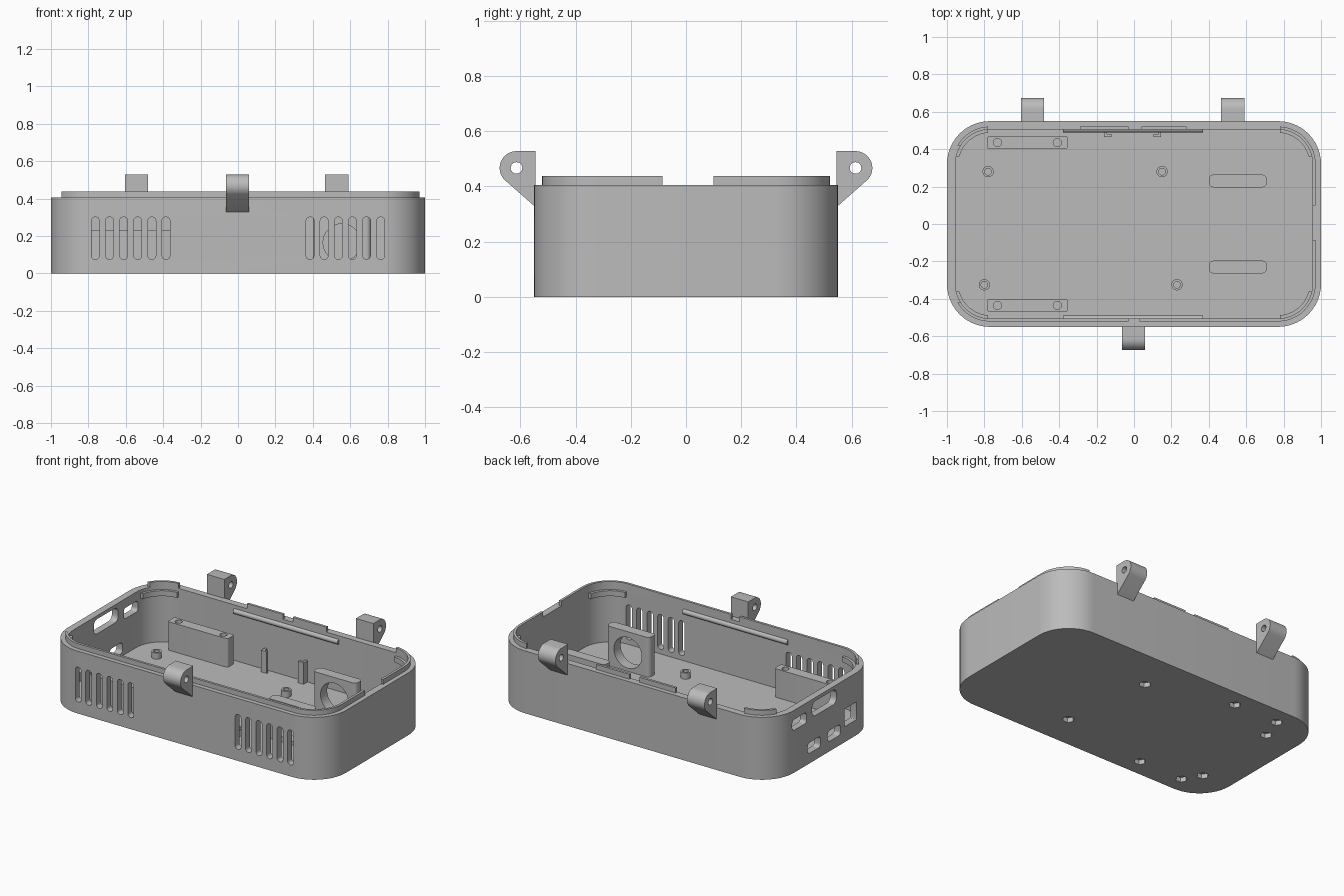
import bpy, bmesh, math
from mathutils import Vector

if "Cube" in bpy.data.objects:
    bpy.data.objects.remove(bpy.data.objects["Cube"])

GREY = bpy.data.materials.new("matte_grey")
GREY.use_nodes = True
colour = (0.5, 0.5, 0.5, 1)
GREY.diffuse_color = colour
GREY.node_tree.nodes["Principled BSDF"].inputs["Base Color"].default_value = colour


def rounded(cx, cy, w, h, r, n=6):
    """Outline of a rounded rectangle."""
    pts = []
    for k, (sx, sy) in enumerate(((1, 1), (-1, 1), (-1, -1), (1, -1))):
        for i in range(n + 1):
            a = math.pi / 2 * (k + i / n)
            p = Vector((cx + sx * (w / 2 - r) + r * math.cos(a),
                        cy + sy * (h / 2 - r) + r * math.sin(a)))
            if not pts or (p - pts[-1]).length > 1e-5:
                pts.append(p)
    if (pts[0] - pts[-1]).length < 1e-5:
        pts.pop()
    return pts


def circle(cx, cy, r, n=24):
    return [(cx + r * math.cos(math.tau * i / n), cy + r * math.sin(math.tau * i / n))
            for i in range(n)]


def rect(x0, x1, y0, y1):
    return [(x0, y0), (x1, y0), (x1, y1), (x0, y1)]


def prism(name, pts, lo, hi, axis="z"):
    """Extrude an outline along an axis."""
    place = {"x": lambda a, b, t: (t, a, b),
             "y": lambda a, b, t: (a, t, b),
             "z": lambda a, b, t: (a, b, t)}[axis]
    bm = bmesh.new()
    ends = [[bm.verts.new(place(p[0], p[1], t)) for p in pts] for t in (lo, hi)]
    for ring in ends:
        bm.faces.new(ring)
    for i in range(len(pts)):
        j = (i + 1) % len(pts)
        bm.faces.new((ends[0][i], ends[0][j], ends[1][j], ends[1][i]))
    bmesh.ops.recalc_face_normals(bm, faces=bm.faces)
    mesh = bpy.data.meshes.new(name)
    bm.to_mesh(mesh)
    bm.free()
    obj = bpy.data.objects.new(name, mesh)
    bpy.context.collection.objects.link(obj)
    mesh.materials.append(GREY)
    return obj


def cut(obj, cutters):
    """Subtract every cutter, bake the result and discard the cutters."""
    for c in cutters:
        mod = obj.modifiers.new("cut", "BOOLEAN")
        mod.operation, mod.solver, mod.object = "DIFFERENCE", "EXACT", c
    deps = bpy.context.evaluated_depsgraph_get()
    mesh = bpy.data.meshes.new_from_object(obj.evaluated_get(deps))
    obj.modifiers.clear()
    obj.data = mesh
    for c in cutters:
        bpy.data.objects.remove(c)
    return obj


FLOOR = 0.045
RIM = 0.405
WALL = 0.045


def shell_outline(inset):
    return rounded(0, 0, 2 - 2 * inset, 1.1 - 2 * inset, 0.23 - inset, 14)


STANDOFFS = [(-0.78, 0.28), (0.15, 0.28), (-0.8, -0.325), (0.23, -0.325)]
SCREWS = [(x, s * 0.435) for x in (-0.73, -0.41) for s in (-1, 1)]

# Hollow case with vents, ports and nut pockets
cutters = [prism("cavity", shell_outline(WALL), FLOOR, 1)]
for side in (-1, 1):
    for i in range(6):
        x = side * (0.385 + 0.0755 * i)
        cutters.append(prism("vent", rounded(x, 0.188, 0.042, 0.226, 0.02), -0.7, -0.45, "y"))
for y, z, w, h, r in ((0.265, 0.31, 0.145, 0.07, 0.02), (0.01, 0.335, 0.25, 0.095, 0.035),
                      (-0.26, 0.158, 0.125, 0.115, 0.005), (0.115, 0.1, 0.13, 0.07, 0.02),
                      (-0.09, 0.1, 0.13, 0.07, 0.02)):
    cutters.append(prism("port", rounded(y, z, w, h, r), -1.1, -0.9, "x"))
for x, y in STANDOFFS + SCREWS:
    cutters.append(prism("pocket", circle(x, y, 0.036, 6), -0.1, 0.03))
cut(prism("case", shell_outline(0), 0, RIM), cutters)

# Raised lip around the rim, with gaps
gaps = [prism("lip_inner", shell_outline(WALL), 0, 1)]
for g in ((-1.1, -0.9, -0.42, 0.42), (0.9, 1.1, -0.085, 0.1), (-0.78, -0.29, 0.45, 0.6),
          (-0.03, 0.04, 0.45, 0.6), (0.28, 0.78, 0.45, 0.6), (-0.03, 0.03, -0.6, -0.45)):
    gaps.append(prism("gap", rect(*g), 0, 1))
cut(prism("rim_lip", shell_outline(0.029), RIM - 0.005, 0.437), gaps)

# Snap ribs inside the corners and long walls
cut(prism("corner_ribs", shell_outline(WALL - 0.005), 0.35, 0.385),
    [prism("rib_inner", shell_outline(WALL + 0.017), 0, 1),
     prism("rib_gap_x", rect(-0.78, 0.78, -1, 1), 0, 1),
     prism("rib_gap_y", rect(-2, 2, -0.36, 0.36), 0, 1)])
for name, s in (("front_rib", -1), ("back_rib", 1)):
    prism(name, circle(s * 0.507, 0.365, 0.017, 16), -0.38, 0.37, "x")

# Lid hinge lugs
def lug(name, x0, x1, s):
    cy, cz, r = 0.614, 0.467, 0.061
    pts = [(s * 0.545, 0.325), (s * 0.545, cz + r)]
    pts += [(s * (cy + r * math.cos(a)), cz + r * math.sin(a))
            for a in (math.radians(90 - 135 * i / 14) for i in range(15))]
    cut(prism(name, pts, x0, x1, "x"),
        [prism("pin_hole", circle(s * cy, cz, 0.021), x0 - 0.1, x1 + 0.1, "x")])


lug("front_lug", -0.065, 0.06, -1)
lug("back_lug_right", -0.605, -0.48, 1)
lug("back_lug_left", 0.465, 0.59, 1)

# Standoffs for the circuit board
for i, (x, y) in enumerate(STANDOFFS):
    cut(prism(f"standoff_{i + 1}", circle(x, y, 0.03), FLOOR - 0.005, 0.085),
        [prism("hole", circle(x, y, 0.018, 16), FLOOR + 0.001, 1)])

for name, s in (("front", -1), ("back", 1)):
    # Screw blocks
    cut(prism(name + "_screw_block", rounded(-0.57, s * 0.435, 0.43, 0.07, 0.012),
              FLOOR - 0.005, 0.23),
        [prism("hole", circle(x, s * 0.435, 0.022), FLOOR + 0.001, 1) for x in (-0.73, -0.41)])
    # Upright plates with a round opening
    cut(prism(name + "_ring_plate", rounded(0.555, s * 0.23, 0.31, 0.068, 0.025),
              FLOOR - 0.005, 0.302),
        [prism("opening", circle(0.555, 0.165, 0.1, 40), -1, 1, "y")])

# Angled guide posts by the back wall
for name, x, s in (("guide_post_right", -0.14, 1), ("guide_post_left", 0.125, -1)):
    pts = [(-0.02, 0.465), (0.02, 0.465), (0.02, 0.48), (-0.005, 0.48),
           (-0.005, 0.507), (-0.02, 0.507)]
    prism(name, [(x + s * a, b) for a, b in pts], FLOOR - 0.005, 0.185)

# Smooth curved walls, crisp edges
for obj in bpy.context.collection.objects:
    if obj.type == "MESH" and GREY.name in obj.data.materials:
        for p in obj.data.polygons:
            p.use_smooth = True
        obj.data.set_sharp_from_angle(angle=math.radians(30))
